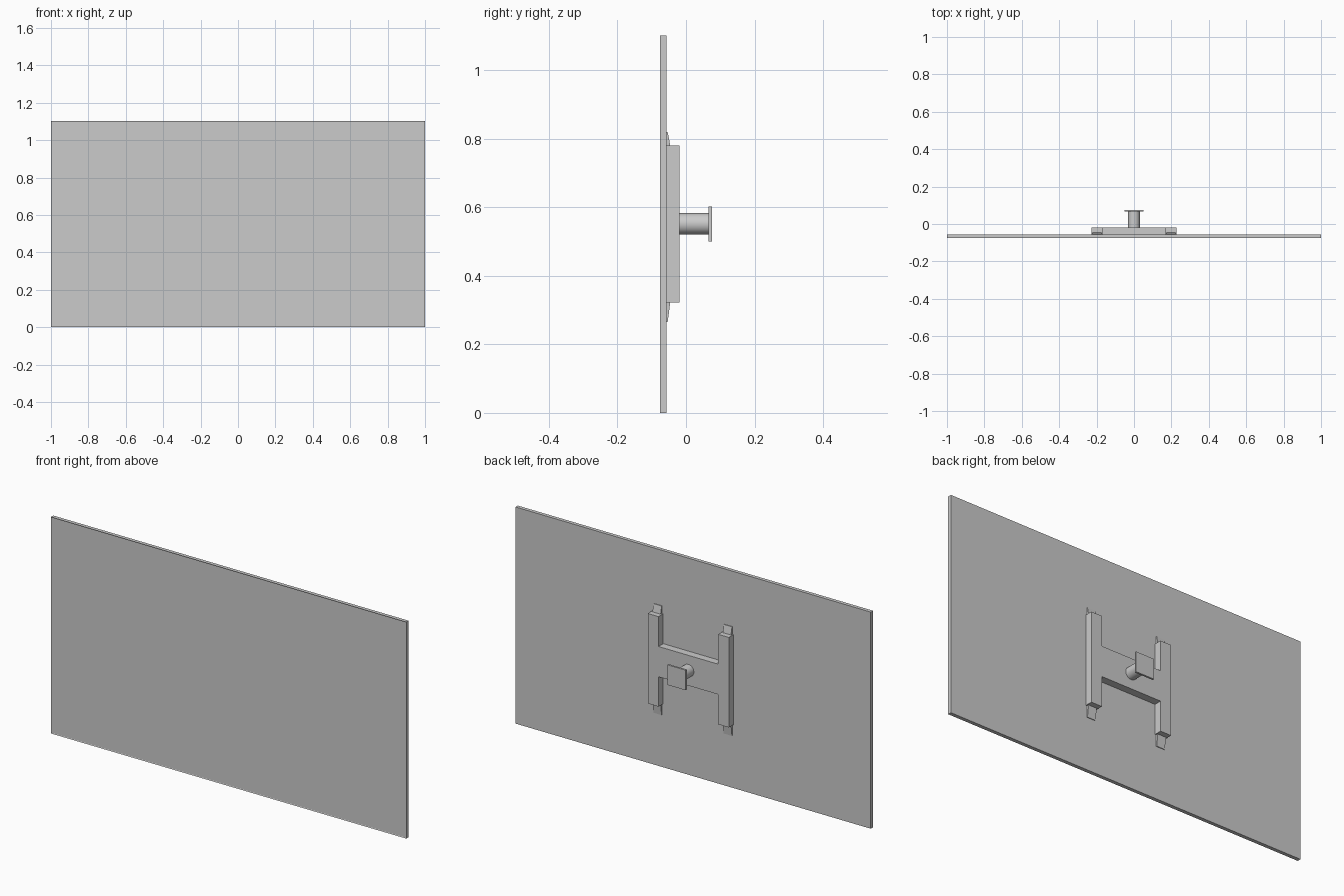
import bpy, bmesh, math
from mathutils import Vector

if "Cube" in bpy.data.objects:
    bpy.data.objects.remove(bpy.data.objects["Cube"])

CZ = 0.552           # height of the mount centre
BACK = -0.057        # rear face of the panel


def make(name, bm):
    bmesh.ops.recalc_face_normals(bm, faces=bm.faces)
    me = bpy.data.meshes.new(name)
    bm.to_mesh(me)
    bm.free()
    ob = bpy.data.objects.new(name, me)
    bpy.context.collection.objects.link(ob)
    return ob


def box(bm, lo, hi):
    verts = bmesh.ops.create_cube(bm, size=1)["verts"]
    for v in verts:
        v.co = Vector([lo[i] if v.co[i] < 0 else hi[i] for i in range(3)])
    return verts


def extrude(name, pts, vec):
    bm = bmesh.new()
    face = bm.faces.new([bm.verts.new(p) for p in pts])
    new = bmesh.ops.extrude_face_region(bm, geom=[face], use_keep_orig=True)["geom"]
    bmesh.ops.translate(bm, vec=vec, verts=[v for v in new if isinstance(v, bmesh.types.BMVert)])
    return make(name, bm)


# Display panel with a very thin raised rim around the front
bm = bmesh.new()
box(bm, (-1, -0.0755, 0), (1, BACK, 1.102))
bm.normal_update()
front = [f for f in bm.faces if f.normal.y < -0.9]
bmesh.ops.inset_region(bm, faces=front, thickness=0.005)
bmesh.ops.translate(bm, vec=(0, 0.002, 0), verts=front[0].verts[:])
make("display_panel", bm)

# H-shaped mounting bracket
half = [(0.228, 0.229), (0.168, 0.229), (0.168, 0.077)]
top = half + [(-x, z) for x, z in reversed(half)]
outline = top + [(-x, -z) for x, z in top]
extrude("mount_bracket", [(x, BACK, CZ + z) for x, z in outline], (0, 0.038, 0))

# Tapered hooks at the ends of both uprights
for side, x in (("left", -0.198), ("right", 0.198)):
    for end, z0, z1 in (("upper", 0.781, 0.82), ("lower", 0.323, 0.265)):
        profile = [(BACK, z0), (-0.046, z0), (-0.0535, z1), (BACK, z1)]
        extrude(f"{end}_{side}_hook", [(x - 0.023, y, z) for y, z in profile], (0.046, 0, 0))

# Round arm reaching back to the wall
bpy.ops.mesh.primitive_cylinder_add(vertices=32, radius=0.031, depth=0.086,
                                    location=(0, 0.024, CZ), rotation=(math.pi / 2, 0, 0))
bpy.context.object.name = "wall_arm"
bpy.ops.object.shade_smooth_by_angle()

# Square wall plate
bm = bmesh.new()
box(bm, (-0.051, 0.066, CZ - 0.051), (0.051, 0.0755, CZ + 0.051))
make("wall_plate", bm)
